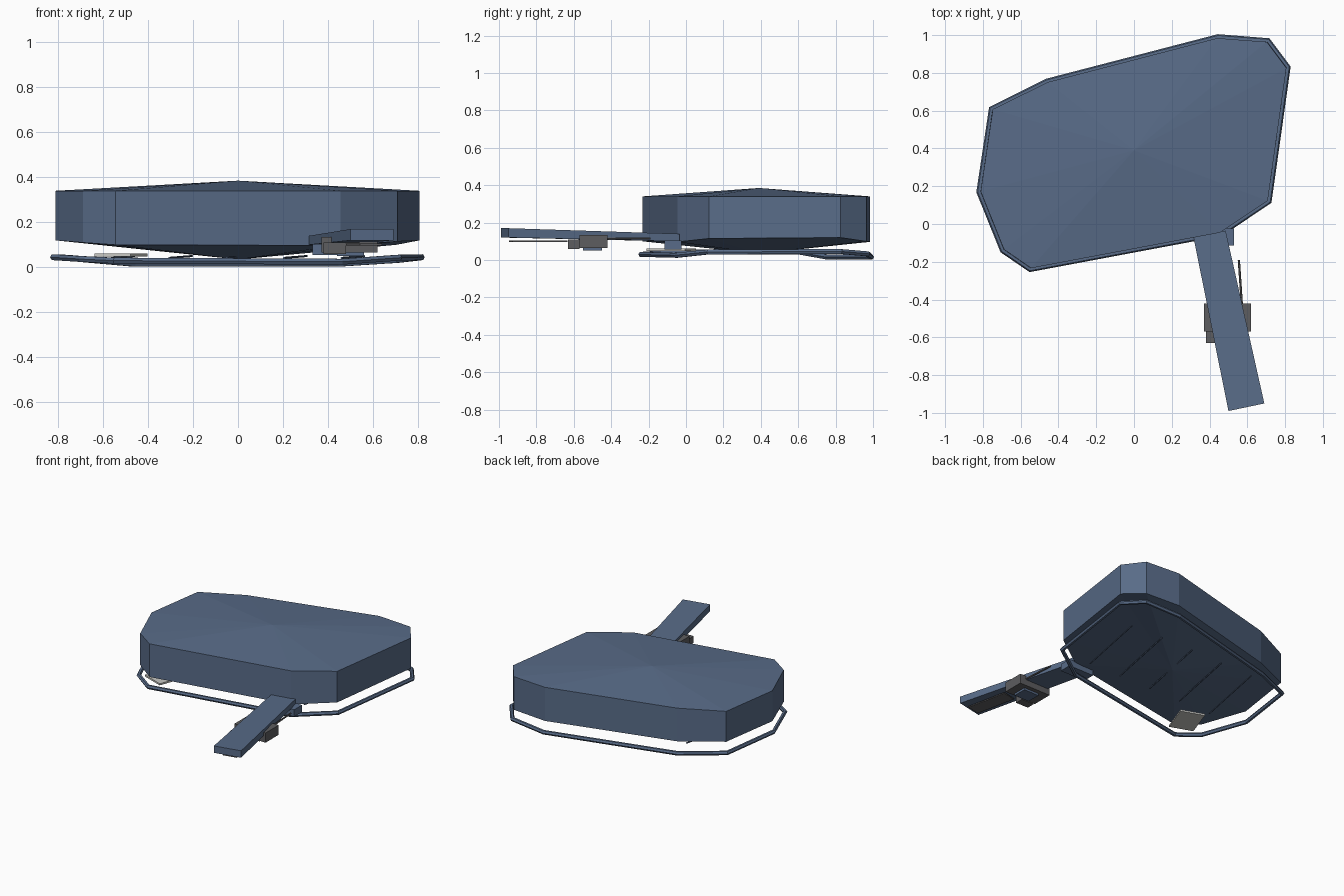
import bpy, bmesh
from math import radians
from mathutils import Matrix, Vector

cube = bpy.data.objects.get("Cube")
if cube:
    bpy.data.objects.remove(cube, do_unlink=True)


def material(name, rgb):
    m = bpy.data.materials.new(name)
    m.use_nodes = True
    m.diffuse_color = (*rgb, 1)
    m.node_tree.nodes["Principled BSDF"].inputs["Base Color"].default_value = (*rgb, 1)
    return m


BLUE = material("slate blue", (0.098, 0.148, 0.246))
GREY = material("dark grey", (0.11, 0.11, 0.115))
PALE = material("pale grey", (0.58, 0.58, 0.55))


def finish(name, bm, mat):
    bmesh.ops.recalc_face_normals(bm, faces=bm.faces)
    me = bpy.data.meshes.new(name)
    bm.to_mesh(me)
    bm.free()
    me.materials.append(mat)
    ob = bpy.data.objects.new(name, me)
    bpy.context.collection.objects.link(ob)
    return ob


def box(name, centre, size, mat, turn=0):
    bm = bmesh.new()
    bmesh.ops.create_cube(bm, size=1, matrix=Matrix.Translation(centre)
                          @ Matrix.Rotation(radians(turn), 4, "Z")
                          @ Matrix.Diagonal((*size, 1)))
    return finish(name, bm, mat)


def tube(name, points, radius, mat, cyclic=False):
    cu = bpy.data.curves.new(name, "CURVE")
    cu.dimensions = "3D"
    cu.bevel_depth = radius
    cu.bevel_resolution = 1
    cu.use_fill_caps = True
    sp = cu.splines.new("POLY")
    sp.points.add(len(points) - 1)
    for p, co in zip(sp.points, points):
        p.co = (*co, 1)
    sp.use_cyclic_u = cyclic
    sp.use_smooth = False
    cu.materials.append(mat)
    ob = bpy.data.objects.new(name, cu)
    bpy.context.collection.objects.link(ob)
    return ob


# Outline corners: x, y, lower edge height of the body, rail height
OUTLINE = [(-.55, -.24, .10, .030), (-.695, -.14, .11, .037), (-.82, .17, .12, .045),
           (-.755, .61, .12, .042), (-.46, .755, .10, .016), (.445, .99, .097, .016),
           (.71, .97, .10, .033), (.815, .83, .12, .045), (.715, .12, .115, .043),
           (.46, -.05, .097, .025)]

# Body: straight sides with a shallow peak above and below
bm = bmesh.new()
mid = Vector((0, .39))
rings = [[], []]
for x, y, low, _ in OUTLINE:
    p = mid + (Vector((x, y)) - mid) * .99
    for ring, z in zip(rings, (low, .34)):
        ring.append(bm.verts.new((p.x, p.y, z)))
base, top = rings
peak = bm.verts.new((mid.x, mid.y, .385))
keel = bm.verts.new((mid.x, mid.y, .035))
for i in range(len(OUTLINE)):
    j = (i + 1) % len(OUTLINE)
    bm.faces.new((base[i], base[j], top[j], top[i]))
    bm.faces.new((top[i], top[j], peak))
    bm.faces.new((base[j], base[i], keel))
finish("body", bm, BLUE)

# Rail running round the underside
tube("lower_rail", [(x, y, z) for x, y, _, z in OUTLINE], .015, BLUE, cyclic=True)

# Handle: tapered bar rising towards its free end
bm = bmesh.new()
ends = [[(.50, -.99), (.69, -.95), .12, .17], [(.485, -.035), (.315, -.07), .10, .14]]
for a, b, low, high in ends:
    for x, y in (a, b):
        for z in (low, high):
            bm.verts.new((x, y, z))
bmesh.ops.convex_hull(bm, input=bm.verts)
bmesh.ops.dissolve_limit(bm, angle_limit=radians(2), verts=bm.verts, edges=bm.edges)
finish("handle", bm, BLUE)

# Fittings on the handle
box("handle_lug", (.43, -.07, .08), (.20, .09, .05), BLUE)
box("control_box", (.495, -.495, .10), (.25, .15, .07), GREY)
box("control_block", (.43, -.60, .085), (.10, .06, .05), GREY)
box("control_pad", (.50, -.50, .058), (.12, .10, .016), BLUE)
box("handle_strip", (.56, -.79, .101), (.10, .30, .008), GREY, 12)
tube("control_rod", [(.575, -.49, .115), (.555, -.19, .115)], .006, GREY)

# Wires and plate beneath the body
for n in range(-2, 3):
    x = n * .255
    tube(f"under_wire_{n + 3}", [(x - .05, .10, .042), (x + .05, .65, .050)], .005, BLUE)
box("under_plate", (-.52, -.08, .055), (.17, .22, .012), PALE, -20)
